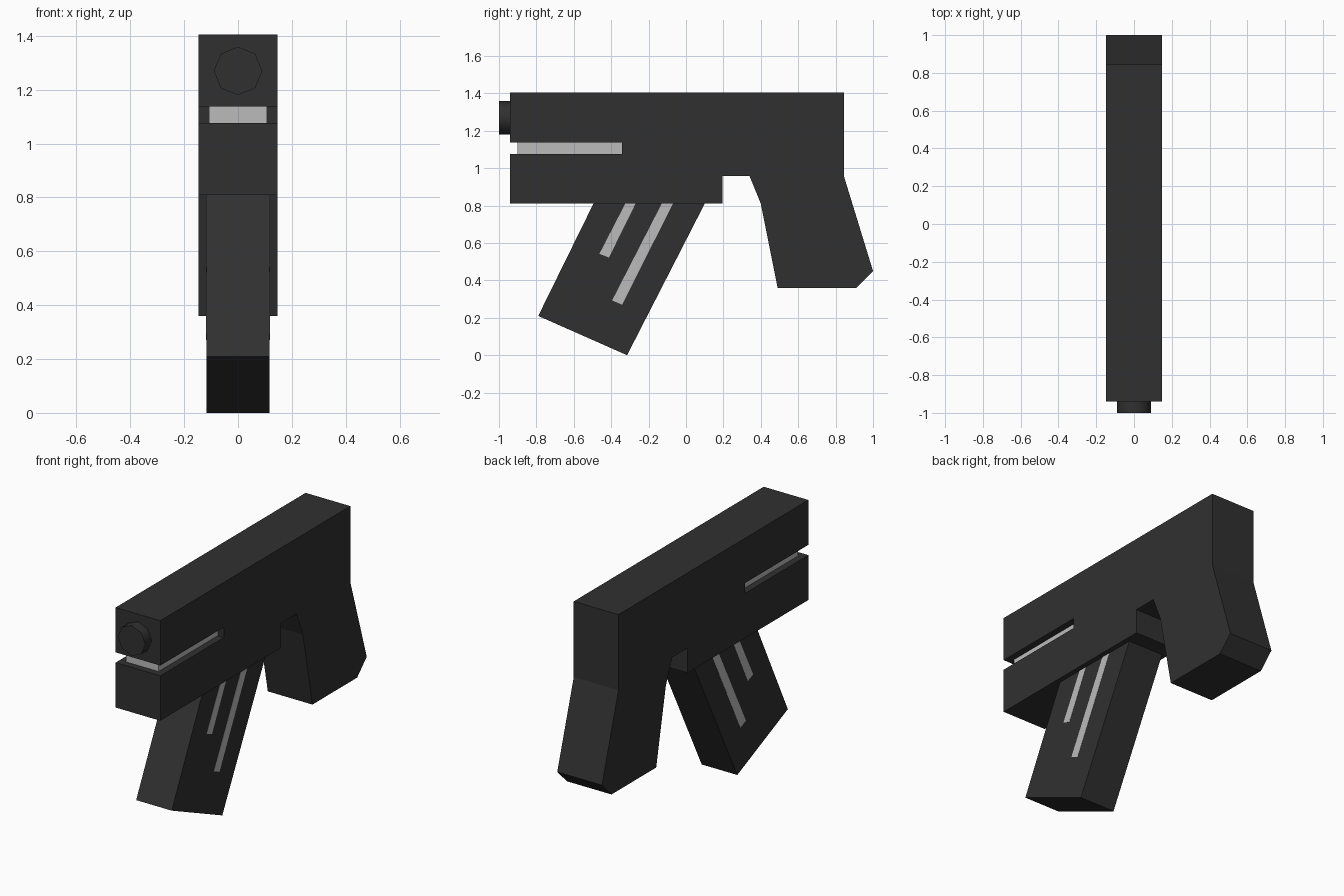
import bpy, bmesh, math

if "Cube" in bpy.data.objects:
    bpy.data.objects.remove(bpy.data.objects["Cube"])


def material(name, value):
    m = bpy.data.materials.new(name)
    m.diffuse_color = (value, value, value, 1)
    m.use_nodes = True
    m.node_tree.nodes["Principled BSDF"].inputs["Base Color"].default_value = m.diffuse_color
    return m


DARK = material("dark_metal", 0.03)
LIGHT = material("light_metal", 0.5)


def side_profile(name, points, half_width, mat):
    """Extrude a (y, z) outline symmetrically across x."""
    bm = bmesh.new()
    face = bm.faces.new([bm.verts.new((-half_width, y, z)) for y, z in points])
    ext = bmesh.ops.extrude_face_region(bm, geom=[face])
    verts = [g for g in ext["geom"] if isinstance(g, bmesh.types.BMVert)]
    bmesh.ops.translate(bm, verts=verts, vec=(2 * half_width, 0, 0))
    bmesh.ops.recalc_face_normals(bm, faces=bm.faces)
    mesh = bpy.data.meshes.new(name)
    bm.to_mesh(mesh)
    bm.free()
    mesh.materials.append(mat)
    obj = bpy.data.objects.new(name, mesh)
    bpy.context.collection.objects.link(obj)
    return obj


# Body, slotted front and rear grip in one outline
side_profile("body", [
    (-0.94, 1.405), (0.845, 1.405), (0.845, 0.955), (1.0, 0.45), (0.91, 0.36),
    (0.49, 0.36), (0.40, 0.81), (0.34, 0.957), (0.195, 0.957), (0.195, 0.81),
    (-0.94, 0.81), (-0.94, 1.077), (-0.343, 1.077), (-0.343, 1.138),
    (-0.94, 1.138)], 0.147, DARK)

# Light bar inside the front slot
side_profile("slot_bar", [
    (-0.90, 1.077), (-0.343, 1.077), (-0.343, 1.138), (-0.90, 1.138)], 0.107, LIGHT)

# Slanted magazine
side_profile("magazine", [
    (-0.79, 0.21), (-0.315, 0.0), (0.10, 0.81), (-0.495, 0.81)], 0.117, DARK)

# Light stripes on both sides of the magazine
side_profile("short_stripe", [
    (-0.325, 0.81), (-0.27, 0.81), (-0.412, 0.522), (-0.463, 0.542)], 0.118, LIGHT)
side_profile("long_stripe", [
    (-0.13, 0.81), (-0.07, 0.81), (-0.342, 0.27), (-0.395, 0.293)], 0.118, LIGHT)

# Octagonal muzzle
bpy.ops.mesh.primitive_cylinder_add(vertices=8, radius=0.09, depth=0.08,
                                    location=(0, -0.96, 1.27),
                                    rotation=(math.pi / 2, 0, 0))
muzzle = bpy.context.object
muzzle.name = "muzzle"
muzzle.data.materials.append(DARK)
bpy.ops.object.shade_smooth_by_angle(angle=math.radians(60))
